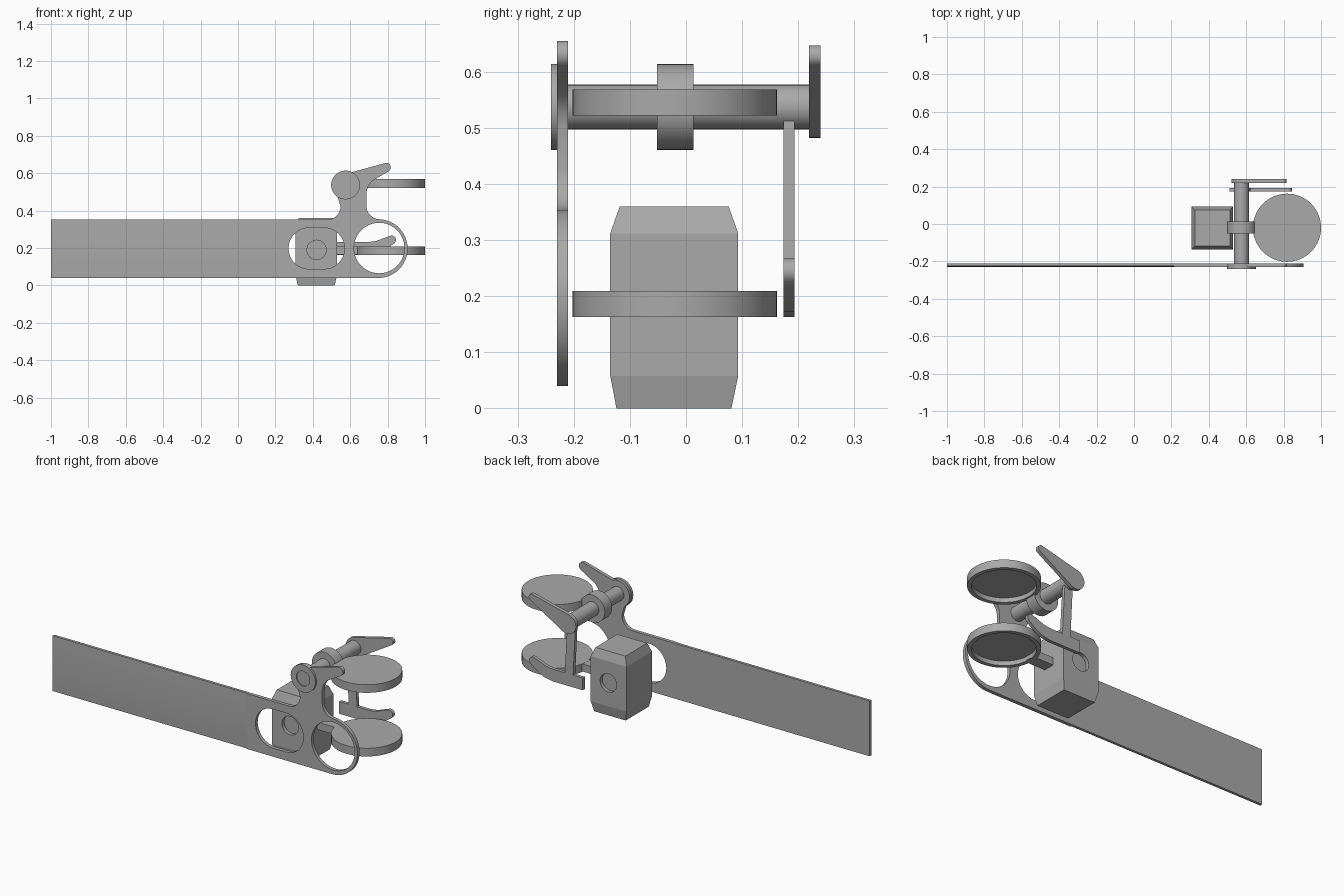
import bpy, bmesh, math
from math import radians, cos, sin
from mathutils import Matrix

if "Cube" in bpy.data.objects:
    bpy.data.objects.remove(bpy.data.objects["Cube"])

grey = bpy.data.materials.new("plain grey")
grey.diffuse_color = (0.4, 0.4, 0.4, 1)
grey.use_nodes = True
grey.node_tree.nodes["Principled BSDF"].inputs["Base Color"].default_value = grey.diffuse_color


def finish(name, mesh, smooth=True):
    ob = bpy.data.objects.new(name, mesh)
    bpy.context.collection.objects.link(ob)
    mesh.materials.clear()
    mesh.materials.append(grey)
    if smooth:
        bpy.ops.object.select_all(action='DESELECT')
        ob.select_set(True)
        bpy.context.view_layer.objects.active = ob
        bpy.ops.object.shade_smooth_by_angle(angle=radians(30))
    return ob


def arc(cx, cz, r, a0, a1, n=12):
    return [(cx + r * cos(radians(a0 + (a1 - a0) * i / n)),
             cz + r * sin(radians(a0 + (a1 - a0) * i / n))) for i in range(n + 1)]


def plate(name, loops, y0, y1):
    """Fill x/z outlines (later loops are holes) and extrude from y0 to y1."""
    cu = bpy.data.curves.new(name, 'CURVE')
    cu.dimensions, cu.fill_mode, cu.extrude = '2D', 'BOTH', (y1 - y0) / 2
    for pts in loops:
        sp = cu.splines.new('POLY')
        sp.points.add(len(pts) - 1)
        for p, (x, z) in zip(sp.points, pts):
            p.co = (x, z, 0, 1)
        sp.use_cyclic_u = True
    tmp = bpy.data.objects.new("tmp", cu)
    bpy.context.collection.objects.link(tmp)
    bpy.context.view_layer.update()
    me = bpy.data.meshes.new_from_object(tmp.evaluated_get(bpy.context.evaluated_depsgraph_get()))
    bpy.data.objects.remove(tmp)
    me.transform(Matrix.Translation((0, (y0 + y1) / 2, 0)) @ Matrix.Rotation(radians(90), 4, 'X'))
    bm = bmesh.new()
    bm.from_mesh(me)
    bmesh.ops.remove_doubles(bm, verts=bm.verts, dist=1e-5)
    bmesh.ops.recalc_face_normals(bm, faces=bm.faces)
    bm.to_mesh(me)
    bm.free()
    return finish(name, me)


def lathe(name, profile, matrix, n=48):
    """Turn an (r, h) profile round local z; ends on the axis close the solid."""
    bm = bmesh.new()
    vs = [bm.verts.new((r, 0, h)) for r, h in profile]
    es = [bm.edges.new(e) for e in zip(vs, vs[1:])]
    bmesh.ops.spin(bm, geom=vs + es, cent=(0, 0, 0), axis=(0, 0, 1),
                   angle=2 * math.pi, steps=n, use_merge=False)
    bmesh.ops.remove_doubles(bm, verts=bm.verts, dist=1e-5)
    bmesh.ops.recalc_face_normals(bm, faces=bm.faces)
    bmesh.ops.transform(bm, matrix=matrix, verts=bm.verts)
    me = bpy.data.meshes.new(name)
    bm.to_mesh(me)
    bm.free()
    return finish(name, me)


def along_y(x, z):
    return Matrix.Translation((x, 0, z)) @ Matrix.Rotation(radians(-90), 4, 'X')


def rod(name, r, y0, y1, x, z, n=32):
    return lathe(name, [(0, y0), (r, y0), (r, y1), (0, y1)], along_y(x, z), n)


def loft(name, sections):
    """Stack rectangles (x0, x1, y0, y1, z)."""
    bm = bmesh.new()
    rings = [[bm.verts.new(p) for p in ((a, c, z), (b, c, z), (b, d, z), (a, d, z))]
             for a, b, c, d, z in sections]
    for lo, hi in zip(rings, rings[1:]):
        for i in range(4):
            j = (i + 1) % 4
            bm.faces.new((lo[i], lo[j], hi[j], hi[i]))
    bm.faces.new(rings[0][::-1])
    bm.faces.new(rings[-1])
    me = bpy.data.meshes.new(name)
    bm.to_mesh(me)
    bm.free()
    return finish(name, me, False)


SX, SZ = 0.575, 0.537   # shaft axis

# long flat strap with a slightly crowned front
bm = bmesh.new()
section = [(-0.21, 0.04), (-0.21, 0.352)]
section += [(-0.225 - 0.004 * sin(math.pi * i / 10), 0.352 - 0.0312 * i) for i in range(11)]
face = bm.faces.new([bm.verts.new((-1, y, z)) for y, z in section])
ext = bmesh.ops.extrude_face_region(bm, geom=[face])
bmesh.ops.translate(bm, vec=(1.22, 0, 0), verts=[v for v in ext['geom'] if isinstance(v, bmesh.types.BMVert)])
bmesh.ops.recalc_face_normals(bm, faces=bm.faces)
me = bpy.data.meshes.new("long_strap")
bm.to_mesh(me)
bm.free()
finish("long_strap", me)

# side plate with neck, thumb arm and two openings
outline = [(0.215, 0.04)] + arc(0.75, 0.197, 0.157, -90, 85, 24)
outline += arc(0.757, 0.424, 0.07, 268, 180, 8)
outline += [(0.687, 0.50), (0.695, 0.53), (0.715, 0.557)]
outline += arc(0.793, 0.631, 0.024, -60, 110, 8)
outline += arc(SX, SZ, 0.075, 65, 235, 16)
outline += arc(0.478, 0.422, 0.07, 0, -90, 8) + [(0.215, 0.352)]
stadium = arc(0.46, 0.198, 0.11, -90, 90, 16) + arc(0.38, 0.198, 0.11, 90, 270, 16)
ring = arc(0.755, 0.2, 0.135, 0, 352.5, 47)
plate("side_plate", [outline, stadium, ring], -0.23, -0.21)

# shaft, its collar and the raised ring on the plate
rod("shaft", 0.04, -0.215, 0.225, SX, SZ)
rod("shaft_collar", 0.077, -0.052, 0.013, SX, SZ)
lathe("plate_boss", [(0, -0.225), (0.077, -0.225), (0.077, -0.241), (0.042, -0.241), (0.042, -0.235), (0, -0.235)],
      along_y(SX, SZ))

# rear thumb lever
lever = arc(SX, SZ, 0.055, 105, 300, 20) + arc(0.796, 0.628, 0.019, -60, 105, 8)
plate("rear_lever", [lever], 0.219, 0.24)

# hanging strap with an upturned foot
foot = [(0.51, 0.163), (0.70, 0.163), (0.75, 0.172), (0.79, 0.192), (0.815, 0.21)]
foot += arc(0.822, 0.244, 0.023, -50, 110, 8)
foot += [(0.785, 0.255), (0.74, 0.238), (0.70, 0.232), (0.622, 0.232), (0.605, 0.53),
         (0.555, 0.53), (0.57, 0.232), (0.51, 0.232)]
plate("hanging_strap", [foot], 0.174, 0.193)

# bevelled block with round recesses front and back
block = loft("block", [(0.32, 0.517, -0.124, 0.081, 0), (0.307, 0.53, -0.135, 0.093, 0.058),
                       (0.307, 0.53, -0.135, 0.093, 0.312), (0.325, 0.512, -0.118, 0.076, 0.36)])
for i, (a, b) in enumerate(((-0.2, -0.115), (0.073, 0.2))):
    cut = rod("recess_cutter_%d" % i, 0.052, a, b, 0.42, 0.19, 16)
    cut.hide_render = True
    cut.hide_set(True)
    cut.display_type = 'WIRE'
    mod = block.modifiers.new("recess", 'BOOLEAN')
    mod.object, mod.operation, mod.solver = cut, 'DIFFERENCE', 'EXACT'

# two round pads, hollow underneath
for label, z in (("lower", 0.163), ("upper", 0.522)):
    lathe(label + "_pad", [(0, 0.025), (0.16, 0.025), (0.16, 0), (0.182, 0), (0.182, 0.046), (0, 0.046)],
          Matrix.Translation((0.818, -0.02, z)), 64)

# stub joining the lower pad to the block
loft("pad_stub", [(0.525, 0.66, -0.052, 0.013, 0.166), (0.525, 0.66, -0.052, 0.013, 0.208)])
